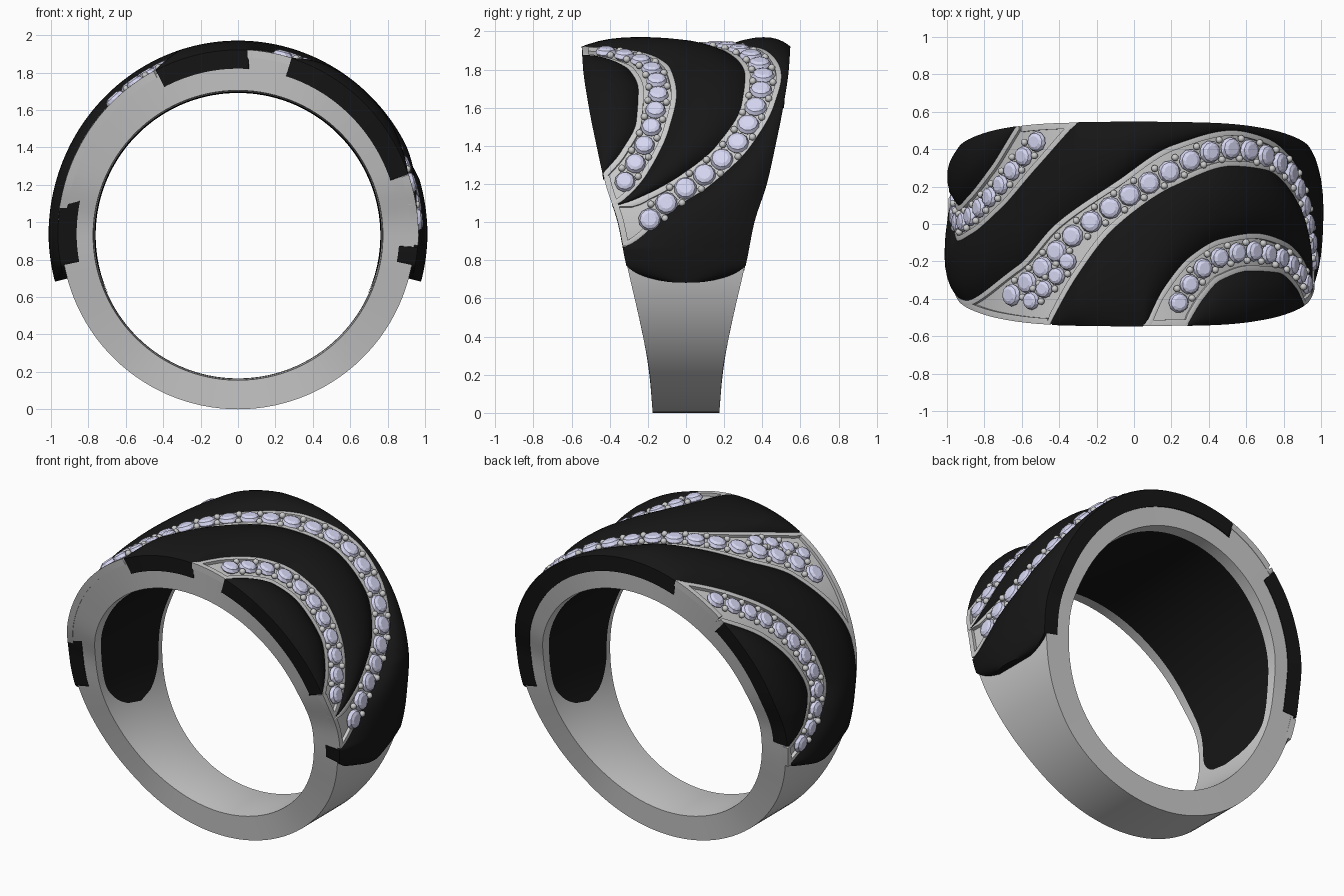
import bpy, bmesh
from math import sin, cos, radians, sqrt, pi
from mathutils import Vector, Matrix

if "Cube" in bpy.data.objects:
    bpy.data.objects.remove(bpy.data.objects["Cube"])

CZ = 0.93  # height of the ring axis


def material(name, rgb):
    m = bpy.data.materials.new(name)
    m.diffuse_color = (*rgb, 1)
    m.use_nodes = True
    m.node_tree.nodes["Principled BSDF"].inputs["Base Color"].default_value = m.diffuse_color
    return m


BLACK = material("black_enamel", (0.008, 0.008, 0.008))
LILAC = material("pale_lilac_stone", (0.68, 0.68, 0.9))


def curve(*keys):
    """Monotone cubic through (x, y) keys, constant outside them."""
    d = [(b[1] - a[1]) / (b[0] - a[0]) for a, b in zip(keys, keys[1:])]
    m = [d[0]] + [0 if p * q <= 0 else 2 * p * q / (p + q) for p, q in zip(d, d[1:])] + [d[-1]]

    def f(x):
        if x <= keys[0][0]:
            return keys[0][1]
        for i in range(len(d)):
            (x0, y0), (x1, y1) = keys[i], keys[i + 1]
            if x <= x1:
                h = x1 - x0
                t = (x - x0) / h
                return (y0 * (1 + 2 * t) * (1 - t) ** 2 + h * m[i] * t * (1 - t) ** 2
                        + y1 * t * t * (3 - 2 * t) + h * m[i + 1] * t * t * (t - 1))
        return keys[-1][1]
    return f


# Half width by height, and outer radius by angle from the top
width = curve((0, .175), (.2, .19), (.4, .225), (.8, .315), (1, .355), (1.2, .42),
              (1.4, .465), (1.6, .505), (1.8, .535), (1.95, .545))


def radius(a):
    c = cos(radians(a))
    return .957 + (.028 * c * c if c > 0 else .015 * c)


def point(a, r, y):
    return Vector((r * sin(radians(a)), y, CZ + r * cos(radians(a))))


def half(a, r):
    return width(CZ + r * cos(radians(a)))


def finish(name, bm, mat=None, smooth=True):
    bmesh.ops.recalc_face_normals(bm, faces=bm.faces)
    me = bpy.data.meshes.new(name)
    bm.to_mesh(me)
    bm.free()
    ob = bpy.data.objects.new(name, me)
    bpy.context.collection.objects.link(ob)
    if mat:
        me.materials.append(mat)
    if smooth:
        bpy.ops.object.select_all(action='DESELECT')
        ob.select_set(True)
        bpy.context.view_layer.objects.active = ob
        bpy.ops.object.shade_smooth_by_angle(angle=radians(40))
    return ob


def loft(name, sections, mat=None, closed=False, caps=True, wrap=True):
    bm = bmesh.new()
    rows = [[bm.verts.new(p) for p in s] for s in sections]
    n = len(rows[0])
    for p, q in zip(rows, rows[1:] + rows[:1] if closed else rows[1:]):
        for i in range(n if wrap else n - 1):
            j = (i + 1) % n
            bm.faces.new((p[i], p[j], q[j], q[i]))
    if caps and not closed:
        bm.faces.new(rows[0])
        bm.faces.new(rows[-1])
    return finish(name, bm, mat)


def strip(name, a0, a1, lo, hi, bulge, base, depth, mat=None, n=12, out=.004):
    """Solid strip on the ring between edge curves lo and hi, with skirts at its sides."""
    sections = []
    steps = int((a1 - a0) * 1.25) + 2
    for k in range(steps + 1):
        a = a0 + (a1 - a0) * k / steps
        R = radius(a) + base
        w, wb = half(a, R) + out, half(a, R - depth) + out
        l, h = max(lo(a), -w), min(hi(a), w)
        if h - l < .003:
            continue
        b = bulge * min(1, (h - l) / .28)
        top = []
        for i in range(n + 1):
            t = -cos(pi * i / n)
            top.append(point(a, R + b * (1 - abs(t) ** 2.4), (l + h) / 2 + t * (h - l) / 2))
        low = [point(a, R - depth, max(l, -wb)), point(a, R - depth, min(h, wb))]
        sections.append([low[0]] + top + [low[1]])
    return loft(name, sections, mat)


# Metal band
def inner(t):
    return .765 + .01 * t * t


ring = []
for k in range(120):
    a = k * 3
    ts = [-1 + i / 4 for i in range(9)]
    s = [point(a, radius(a) - .012, t * half(a, radius(a) - .012)) for t in ts]
    s += [point(a, inner(t), t * half(a, inner(t))) for t in reversed(ts)]
    ring.append(s)
loft("metal_band", ring, closed=True)

# Black lining on the inside of the top
lining = []
for k in range(-57, 58):
    a = k * 2
    e = max(0, abs(a) - 98) / 16
    f = .86 * sqrt(max(.001, 1 - e * e))
    lining.append([point(a, inner(f * i / 5) - .004, f * i / 5 * half(a, inner(f * i / 5)))
                   for i in range(-5, 6)])
loft("inner_lining", lining, BLACK, caps=False, wrap=False)

# Edge curves of the three stone bands: angle from top -> y
main_up = curve((-88, -.36), (-68, -.41), (-39, -.22), (-25, 0), (-6, .22), (12, .42), (32, .5),
                (46, .46), (61, .34), (74, .13), (83, -.1), (92, -.27), (95, -.38))
main_lo = curve((-28, -.56), (-18, -.28), (-6, -.02), (12, .2), (32, .31), (46, .29),
                (61, .16), (71, -.03), (79, -.28), (82, -.45))
right_up = curve((3, -.56), (9, -.35), (18, -.17), (28, -.08), (41, -.05), (55, -.09),
                 (70, -.2), (79, -.33), (82, -.42))
right_lo = curve((16, -.56), (22, -.4), (28, -.3), (39, -.25), (52, -.26), (63, -.34), (72, -.46))
left_up = curve((-94, .36), (-86, .17), (-76, .1), (-66, .15), (-52, .3), (-38, .56))
left_lo = curve((-102, .33), (-96, .15), (-88, 0), (-77, -.09), (-63, -.05), (-47, .08),
                (-32, .3), (-17, .56))


def side(s):
    return lambda a: s


def rounded(a):
    """Half width of the long panel, with round ends low on the shank."""
    e = max(0, abs(a) - 96) / 9
    return 9 if e == 0 else .34 * sqrt(max(0, 1 - e * e))


# Raised black enamel panels
B = dict(bulge=.05, base=.006, depth=.1, mat=BLACK)
strip("back_panel", -105, 105, lambda a: max(main_up(a), -rounded(a)),
      lambda a: min(left_lo(a), rounded(a)), **B)
strip("middle_panel", -28, 81, right_up, main_lo, **B)
strip("front_lens_panel", 16, 71, side(-9), right_lo, **B)
strip("rear_lens_panel", -93, -38, left_up, side(9), **B)


# Thin metal rails along both sides and the ends of each stone band
def rail(name, f, sign, a0, a1):
    def off(a):
        slope = (f(a + .5) - f(a - .5)) / (radius(a) * radians(1))
        return f(a) + sign * min(.12, .028 * sqrt(1 + slope * slope))
    strip(name, a0, a1, *((f, off) if sign > 0 else (off, f)),
          bulge=.01, base=.008, depth=.04, n=4, out=.002)


def end_rail(name, s, a0, a1):
    def edge(a):
        return s * (half(a, radius(a)) - .03)
    strip(name, a0, a1, *((side(-9), edge) if s < 0 else (edge, side(9))),
          bulge=.005, base=.008, depth=.04, n=4, out=.002)


rail("main_rail_upper", main_up, -1, -88, 94)
rail("main_rail_lower", main_lo, 1, -28, 81)
rail("right_rail_upper", right_up, -1, 3, 81)
rail("right_rail_lower", right_lo, 1, 16, 72)
rail("left_rail_upper", left_up, -1, -94, -38)
rail("left_rail_lower", left_lo, 1, -102, -17)
for i, (s, a0, a1) in enumerate([(-1, -86, -28), (-1, 79, 93), (-1, 3, 17), (-1, 71, 80),
                                 (1, -38, -18), (1, -101, -93)]):
    end_rail(f"end_rail_{i + 1}", s, a0, a1)


# Stones and bead prongs set along a path
def stones(name, a0, a1, f, spacing):
    steps = 400
    ang = [a0 + (a1 - a0) * i / steps for i in range(steps + 1)]
    pts = [point(a, radius(a), f(a)) for a in ang]
    dist = [0]
    for p, q in zip(pts, pts[1:]):
        dist.append(dist[-1] + (q - p).length)
    count = round(dist[-1] / spacing)
    gap = dist[-1] / count
    r = gap * .48
    gems, beads = bmesh.new(), bmesh.new()
    for k in range(2 * count + 1):
        i = min(range(steps + 1), key=lambda j: abs(dist[j] - k * gap / 2))
        up = point(ang[i], 1, 0) - point(0, 0, 0)
        along = (pts[min(i + 1, steps)] - pts[max(i - 1, 0)]).normalized()
        across = up.cross(along).normalized()
        up = along.cross(across)
        if k % 2 == 0:  # faceted stone: table, girdle, point
            rows = []
            for rr, h, turn in ((.55, .034, .5), (.85, .025, 0), (1, .008, .5), (1, .002, .5), (.1, -.04, .5)):
                rows.append([gems.verts.new(pts[i] + up * h + r * rr * (
                    along * cos((j + turn) * pi / 5) + across * sin((j + turn) * pi / 5)))
                    for j in range(10)])
            for p, q in zip(rows, rows[1:]):
                for j in range(10):
                    gems.faces.new((p[j], p[j - 1], q[j - 1], q[j]))
            gems.faces.new(rows[0])
            gems.faces.new(rows[-1])
        else:
            for s in (-1, 1):
                bmesh.ops.create_icosphere(beads, subdivisions=2, radius=.019, matrix=Matrix.Translation(
                    pts[i] + across * s * r * .88 + up * .012))
    finish(name + "_stones", gems, LILAC, smooth=False)
    finish(name + "_beads", beads)


stones("main", -42, 85, curve((-42, -.38), (-33, -.28), (-28, -.2), (-22, -.1), (-16, -.02), (-3.6, .13),
                              (10, .27), (25.6, .39), (33, .405), (41.5, .385), (50, .345), (59, .28),
                              (69.5, .12), (78.7, -.08), (85, -.19)), .126)
stones("second_row", -34, -21, curve((-34, -.41), (-26, -.3), (-21, -.2)), .115)
stones("right", 14, 73, curve((14, -.42), (19, -.29), (25, -.2), (32, -.16), (40, -.145), (47.5, -.16),
                              (56, -.19), (65, -.25), (73, -.32)), .116)
stones("left", -94, -32, curve((-94, .2), (-90, .11), (-84, .04), (-75, .005), (-63, .05), (-56, .11),
                               (-50, .17), (-44, .25), (-39, .33), (-32, .44)), .112)
